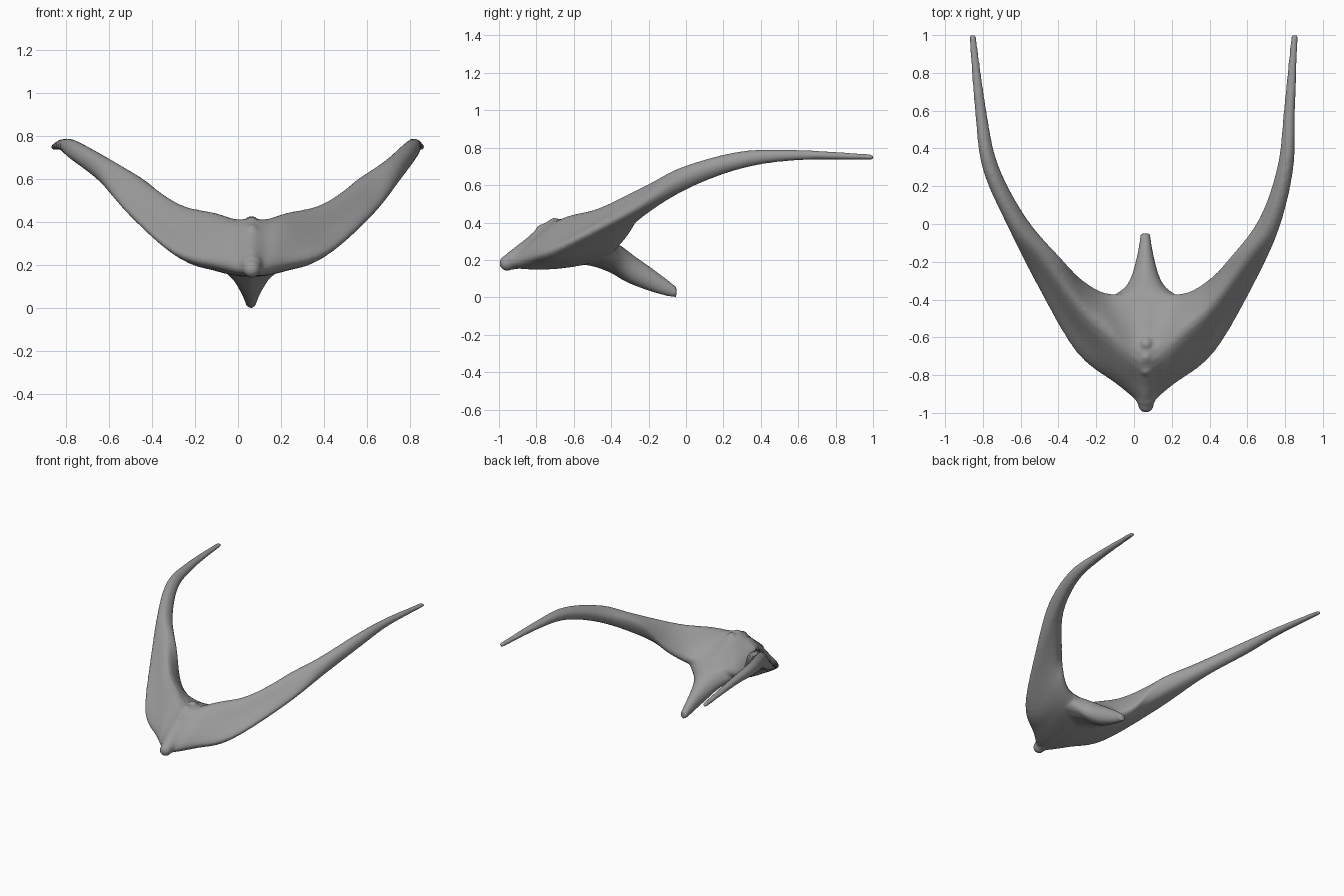
import bpy, bmesh, math
from mathutils import Vector, Matrix

if "Cube" in bpy.data.objects:
    bpy.data.objects.remove(bpy.data.objects["Cube"])

CX = 0.06  # centre line of the body


def spline(pts, steps, closed=False):
    """Catmull-Rom interpolation through a list of vectors."""
    n, out = len(pts), []
    get = (lambda i: pts[i % n]) if closed else (lambda i: pts[max(0, min(n - 1, i))])
    for i in range(n if closed else n - 1):
        a, b, c, d = get(i - 1), get(i), get(i + 1), get(i + 2)
        for s in range(steps):
            t = s / steps
            out.append(0.5 * (2 * b + (c - a) * t + (2 * a - 5 * b + 4 * c - d) * t * t
                              + (3 * b - a - 3 * c + d) * t ** 3))
    if not closed:
        out.append(pts[-1].copy())
    return out


def loft(bm, rings, around=4, along=5):
    """Skin a row of equal-length rings with a smooth capped surface."""
    rings = [spline(r, around, True) for r in rings]
    lines = [spline(list(col), along) for col in zip(*rings)]
    grid = [[bm.verts.new(p) for p in ring] for ring in zip(*lines)]
    n = len(grid[0])
    for a, b in zip(grid, grid[1:]):
        for i in range(n):
            j = (i + 1) % n
            bm.faces.new((a[i], a[j], b[j], b[i]))
    bm.faces.new(grid[0][::-1])
    bm.faces.new(grid[-1])


# Body sections: outer, upper front, top, inner, under back, under front
BODY = [
    [(0, -.99, .18), (0, -.86, .31), (0, -.68, .42), (0, -.38, .29), (0, -.5, .19), (0, -.76, .15)],
    [(.06, -.925, .18), (.07, -.81, .32), (.07, -.65, .415), (.08, -.37, .28), (.08, -.48, .19), (.06, -.75, .15)],
    [(.15, -.85, .21), (.16, -.74, .35), (.17, -.57, .445), (.21, -.37, .3), (.2, -.45, .21), (.17, -.72, .175)],
    [(.365, -.68, .265), (.36, -.57, .37), (.33, -.44, .485), (.33, -.30, .37), (.33, -.38, .285), (.31, -.61, .225)],
    [(.575, -.32, .45), (.56, -.26, .535), (.52, -.2, .605), (.44, -.19, .54), (.46, -.22, .44), (.53, -.3, .415)],
]
# Horn stations: distance from centre line, y, z, half width, half height
HORN_LEFT = [(.675, 0, .64, .054, .06), (.82, .3, .735, .042, .046),
             (.872, .6, .76, .03, .028), (.915, 1, .75, .018, .014)]
HORN_RIGHT = [(.655, 0, .64, .058, .06), (.742, .3, .735, .042, .046),
              (.763, .6, .76, .03, .028), (.79, 1, .75, .018, .014)]
ANGLES = [math.radians(a) for a in (-15, 40, 95, 165, 220, 285)]


def horn_rings(stations):
    pts = [Vector((.5, -.25, .52))] + [Vector(s[:3]) for s in stations]
    rings = []
    for i, s in enumerate(stations, 1):
        tan = (pts[min(i + 1, len(pts) - 1)] - pts[i - 1]).normalized()
        if i == len(stations):
            tan = Vector((0, 1, 0))
        side = tan.cross(Vector((0, 0, 1))).normalized()
        up = side.cross(tan)
        rings.append([pts[i] + side * math.cos(a) * s[3] + up * math.sin(a) * s[4] for a in ANGLES])
    return rings


def place(rings, sign):
    return [[Vector((CX + sign * p[0], p[1], p[2])) for p in r] for r in rings]


bm = bmesh.new()

# Swept horns and body, skinned from left tip to right tip
left = place(BODY[1:] + horn_rings(HORN_LEFT), -1)
right = place(BODY + horn_rings(HORN_RIGHT), 1)
loft(bm, left[::-1] + right)

# Rear spike: y, top z, bottom z, half width, upward bend of the flared edges
SPIKE = [(-.58, .37, .18, .27, .03), (-.48, .335, .16, .29, .045), (-.4, .3, .128, .2, .04),
         (-.34, .27, .092, .115, .015), (-.28, .225, .064, .076, 0), (-.18, .155, .028, .047, 0),
         (-.1, .095, .006, .032, 0), (-.05, .054, -.002, .026, 0)]
loft(bm, [[Vector((CX + w * math.cos(k * math.pi / 4), y,
                   (t + b) / 2 + (t - b) / 2 * math.sin(k * math.pi / 4)
                   + lift * abs(math.cos(k * math.pi / 4)))) for k in range(8)]
          for y, t, b, w, lift in SPIKE], 2, 4)

# Rounded snout knob and small bumps on the crest: y, z, radius
for y, z, r in ((-.957, .183, .042), (-.92, .2, .052), (-.77, .357, .034),
                (-.705, .394, .032), (-.635, .395, .036)):
    bmesh.ops.create_icosphere(bm, subdivisions=3, radius=r,
                               matrix=Matrix.Translation((CX + .003, y, z)))

bmesh.ops.recalc_face_normals(bm, faces=bm.faces)
mesh = bpy.data.meshes.new("horned_crest")
bm.to_mesh(mesh)
bm.free()
crest = bpy.data.objects.new("horned_crest", mesh)
bpy.context.collection.objects.link(crest)

grey = bpy.data.materials.new("stone_grey")
grey.diffuse_color = (0.33, 0.33, 0.33, 1)
grey.use_nodes = True
grey.node_tree.nodes["Principled BSDF"].inputs["Base Color"].default_value = grey.diffuse_color
mesh.materials.append(grey)

# Fuse the parts into one skin and soften the joins
remesh = crest.modifiers.new("fuse", 'REMESH')
remesh.mode = 'VOXEL'
remesh.voxel_size = 0.009
remesh.use_smooth_shade = True
soften = crest.modifiers.new("soften", 'SMOOTH')
soften.factor = 0.5
soften.iterations = 8
